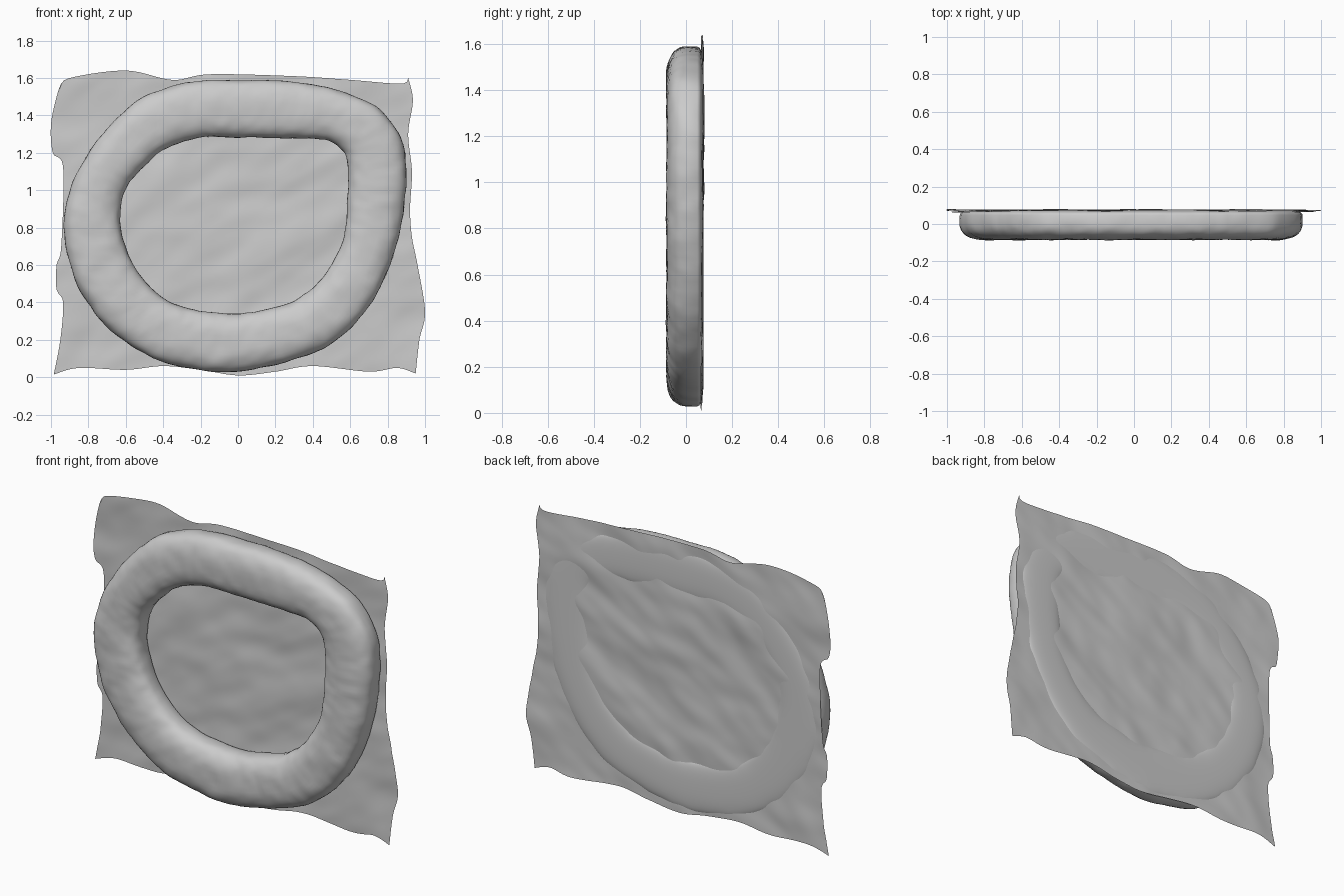
import bpy, bmesh, math
from mathutils import Vector, noise

cube = bpy.data.objects.get("Cube")
if cube:
    bpy.data.objects.remove(cube)

grey = bpy.data.materials.new("plain_grey")
grey.use_nodes = True
colour = (0.6, 0.6, 0.6, 1)
grey.diffuse_color = colour
grey.node_tree.nodes["Principled BSDF"].inputs["Base Color"].default_value = colour


def spline(points, count, closed):
    """Sample a smooth curve evenly along the given (x, z) points."""
    pts = [Vector(p) for p in points]
    n = len(pts)
    last = n if closed else n - 1

    def at(i):
        return pts[i % n] if closed else pts[max(0, min(n - 1, i))]

    dense = []
    for i in range(last):
        a, b, c, d = (at(i + k) for k in (-1, 0, 1, 2))
        for s in range(16):
            t = s / 16
            dense.append(b + (c - a) * t / 2 + (a * 2 - b * 5 + c * 4 - d) * t * t / 2
                         + (b * 3 - a - c * 3 + d) * t ** 3 / 2)
    dense.append(at(last))
    lengths = [0]
    for p, q in zip(dense, dense[1:]):
        lengths.append(lengths[-1] + (q - p).length)
    result, j = [], 0
    steps = count if closed else count - 1
    for k in range(count):
        goal = lengths[-1] * k / steps
        while j < len(dense) - 2 and lengths[j + 1] < goal:
            j += 1
        span = max(lengths[j + 1] - lengths[j], 1e-6)
        result.append(dense[j].lerp(dense[j + 1], min(1, (goal - lengths[j]) / span)))
    return result


def grid_object(name, rows, closed):
    """Skin rows of points with quads, wrapping both ways when closed."""
    bm = bmesh.new()
    verts = [[bm.verts.new(p) for p in row] for row in rows]
    nr, nc = len(rows), len(rows[0])
    wrap = 0 if closed else 1
    for i in range(nr - wrap):
        for j in range(nc - wrap):
            i2, j2 = (i + 1) % nr, (j + 1) % nc
            bm.faces.new((verts[i][j], verts[i2][j], verts[i2][j2], verts[i][j2]))
    bmesh.ops.recalc_face_normals(bm, faces=bm.faces)
    mesh = bpy.data.meshes.new(name)
    bm.to_mesh(mesh)
    bm.free()
    mesh.materials.append(grey)
    mesh.shade_smooth()
    obj = bpy.data.objects.new(name, mesh)
    bpy.context.collection.objects.link(obj)
    return obj


# Padded ring: a cushion-shaped section swept between two outlines
outer = [(0, 1.59), (-.3, 1.57), (-.55, 1.47), (-.75, 1.27), (-.88, 1.05), (-.93, .85),
         (-.91, .65), (-.83, .44), (-.68, .25), (-.45, .1), (-.2, .04), (0, .03),
         (.25, .08), (.5, .18), (.7, .38), (.82, .62), (.88, .85), (.9, 1.1),
         (.87, 1.28), (.75, 1.44), (.55, 1.53), (.3, 1.58)]
inner = [(0, 1.28), (-.2, 1.28), (-.39, 1.22), (-.53, 1.1), (-.61, .98), (-.63, .85),
         (-.6, .7), (-.54, .57), (-.42, .44), (-.3, .38), (-.15, .35), (0, .34),
         (.13, .36), (.3, .41), (.45, .53), (.55, .7), (.58, .87), (.59, 1.05),
         (.58, 1.17), (.55, 1.22), (.46, 1.27), (.2, 1.28)]
SECTION = 40


def power(v, e):
    return math.copysign(abs(v) ** e, v)


def ring_rows():
    # Pair the outlines point by point so the section stays square to the ring
    mids = [((a + c) / 2, (b + d) / 2, (a - c) / 2, (b - d) / 2)
            for (a, b), (c, d) in zip(outer, inner)]
    for sample in spline(mids, 240, True):
        mid = Vector((sample[0], 0, sample[1]))
        half = Vector((sample[2], 0, sample[3]))
        row = []
        for k in range(SECTION):
            ang = math.tau * k / SECTION
            across = power(math.cos(ang), 0.8)
            depth = math.sin(ang)
            y = 0.01 - 0.095 * power(depth, 0.8) if depth > 0 else 0.01 + 0.067 * power(-depth, 0.3)
            p = mid + half * across
            p.y = y
            # Soft cloth wrinkles, flat at the back
            wrinkle = 0.005 * noise.noise(p * 9) + 0.003 * noise.noise(p * 22)
            p += half.normalized() * wrinkle * across
            p.y -= wrinkle * max(0, depth)
            row.append(p)
        yield row


grid_object("padded_ring", list(ring_rows()), True)

# Backing sheet: a rippled patch stretched between four wavy borders
N = 90
top = spline([(-.95, 1.55), (-.9, 1.6), (-.6, 1.64), (-.35, 1.59), (-.15, 1.62), (.3, 1.61),
              (.6, 1.59), (.87, 1.57), (.91, 1.6)], N, False)
bottom = spline([(-.985, .015), (-.85, .05), (-.6, .04), (-.4, .06), (-.2, .04), (0, .01),
                 (.2, .03), (.4, .06), (.7, .03), (.85, .05), (.95, .02)], N, False)
left = spline([(-.985, .015), (-.95, .2), (-.935, .4), (-.97, .47), (-.97, .6), (-.945, .7),
               (-.935, 1.12), (-.99, 1.2), (-1, 1.35), (-.97, 1.5), (-.95, 1.55)], N, False)
right = spline([(.95, .02), (.97, .2), (1, .35), (.96, .6), (.93, .75), (.92, .9), (.93, 1.1),
                (.91, 1.3), (.935, 1.48), (.91, 1.6)], N, False)


def sheet_point(i, j):
    u, v = i / (N - 1), j / (N - 1)
    corners = bottom[0].lerp(bottom[-1], u).lerp(top[0].lerp(top[-1], u), v)
    x, z = bottom[i].lerp(top[i], v) + left[j].lerp(right[j], u) - corners
    # Diagonal ripples
    along, over = x + 0.6 * z, z - 0.6 * x
    ripple = noise.noise((along * 2.2, over * 4.5, 1)) + 0.4 * noise.noise((along * 5, over * 9, 3))
    return Vector((x, 0.066 + 0.008 * v + 0.011 * ripple, z))


grid_object("backing_sheet", [[sheet_point(i, j) for j in range(N)] for i in range(N)], False)
